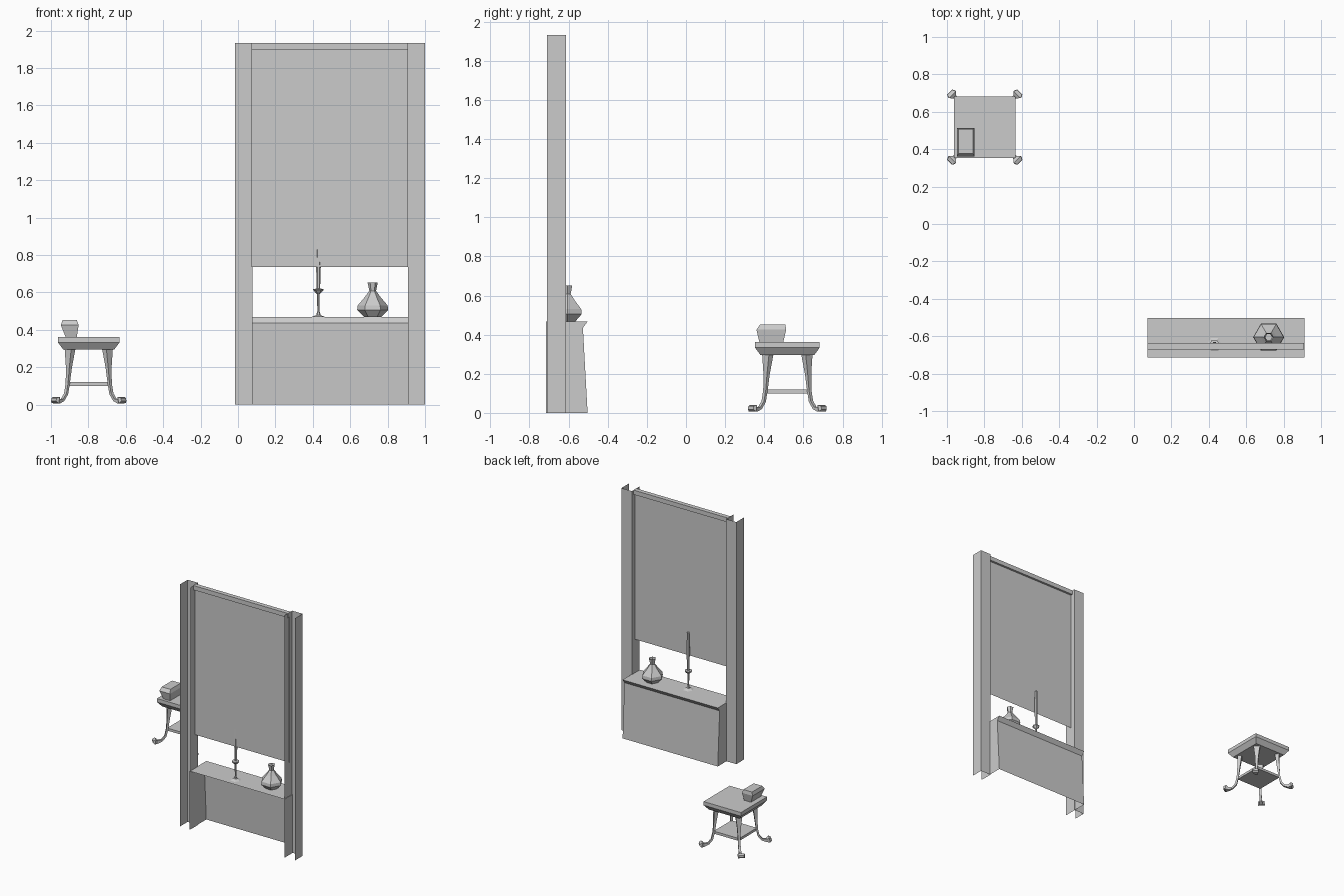
import bpy, bmesh, math
from mathutils import Vector

if "Cube" in bpy.data.objects:
    bpy.data.objects.remove(bpy.data.objects["Cube"])

grey = bpy.data.materials.new("plain grey")
grey.diffuse_color = (0.6, 0.6, 0.6, 1)
grey.use_nodes = True
grey.node_tree.nodes["Principled BSDF"].inputs["Base Color"].default_value = grey.diffuse_color


def make(name, verts, faces):
    mesh = bpy.data.meshes.new(name)
    mesh.from_pydata([tuple(v) for v in verts], [], faces)
    mesh.materials.append(grey)
    ob = bpy.data.objects.new(name, mesh)
    bpy.context.collection.objects.link(ob)
    bm = bmesh.new()
    bm.from_mesh(mesh)
    bmesh.ops.recalc_face_normals(bm, faces=bm.faces)
    bm.to_mesh(mesh)
    bm.free()
    return ob


def loft(name, rings, cap_start=True, cap_end=True):
    """Skin a list of equal-sized closed rings."""
    n = len(rings[0])
    verts = [v for r in rings for v in r]
    faces = [(i * n + j, i * n + (j + 1) % n, (i + 1) * n + (j + 1) % n, (i + 1) * n + j)
             for i in range(len(rings) - 1) for j in range(n)]
    if cap_start:
        faces.append(tuple(range(n)))
    if cap_end:
        faces.append(tuple(range(len(verts) - n, len(verts))))
    return make(name, verts, faces)


def rect(x0, x1, y0, y1, z):
    return [(x0, y0, z), (x1, y0, z), (x1, y1, z), (x0, y1, z)]


def square(h, z):
    return rect(TX - h, TX + h, TY - h, TY + h, z)


def turned(name, x, y, profile, sides, **caps):
    rings = [[(x + r * math.cos(2 * math.pi * k / sides),
               y + r * math.sin(2 * math.pi * k / sides), z) for k in range(sides)]
             for r, z in profile]
    return loft(name, rings, **caps)


# Window posts: channels open towards the front
H = 1.932
for side, x0, x1 in (("left", -0.015, 0.077), ("right", 0.908, 1.0)):
    path = [(x0, -0.71), (x0, -0.613), (x1, -0.613), (x1, -0.71)]
    verts = [(x, y, z) for z in (0, H) for x, y in path]
    make(side + "_post", verts, [(i, i + 1, i + 5, i + 4) for i in range(3)])

# Roller blind and its head rail
loft("head_rail", [rect(0.073, 0.91, -0.67, -0.635, z) for z in (1.897, H)])
make("blind", [(0.073, -0.652, 0.735), (0.91, -0.652, 0.735),
               (0.91, -0.652, 1.9), (0.073, -0.652, 1.9)], [(0, 1, 2, 3)])

# Window seat: ledge, lip, sloping back panel and sides, open at the front
xl, xr, yf = 0.072, 0.912, -0.715
profile = [(yf, 0.467), (-0.503, 0.467), (-0.527, 0.435), (-0.503, 0)]
verts = [(x, y, z) for x in (xl, xr) for y, z in profile]
verts += [(xl, yf, 0), (xr, yf, 0)]
make("window_seat", verts, [(0, 1, 5, 4), (1, 2, 6, 5), (2, 3, 7, 6),
                            (0, 1, 2, 3, 8), (4, 5, 6, 7, 9)])

# Candlestick and candle
turned("candlestick", 0.43, -0.645,
       [(0.04, 0.467), (0.012, 0.478), (0.006, 0.50), (0.007, 0.59), (0.028, 0.612),
        (0.028, 0.618), (0.01, 0.62)], 6)
turned("candle", 0.43, -0.642, [(0.009, 0.62), (0.013, 0.75), (0.011, 0.92)], 6)

# Faceted vase
turned("vase", 0.72, -0.605,
       [(0.045, 0.467), (0.083, 0.505), (0.080, 0.53), (0.042, 0.575), (0.018, 0.608), (0.027, 0.652)],
       6, cap_end=False)

# Table top with tapered apron, and lower shelf
TX, TY = -0.798, 0.518
loft("table_top", [square(0.137, 0.295), square(0.165, 0.333), square(0.165, 0.362)])
loft("table_shelf", [square(0.112, 0.1), square(0.112, 0.12)])

# Curved diagonal legs: offset per axis, height, half width, half depth
leg = [(0.100, 0.300, 0.025, 0.016), (0.106, 0.200, 0.013, 0.010),
       (0.112, 0.115, 0.009, 0.007), (0.121, 0.058, 0.009, 0.007),
       (0.140, 0.025, 0.009, 0.007), (0.162, 0.018, 0.012, 0.012),
       (0.176, 0.024, 0.026, 0.017), (0.187, 0.026, 0.019, 0.008)]
for sx, ex in ((-1, "left"), (1, "right")):
    for sy, ey in ((-1, "front"), (1, "back")):
        out = Vector((sx, sy, 0)).normalized()
        tan = Vector((-sy, sx, 0)).normalized()
        up = Vector((0, 0, 1))
        rings = []
        for i, (o, z, w, d) in enumerate(leg):
            a, b = leg[max(i - 1, 0)], leg[min(i + 1, len(leg) - 1)]
            run, rise = (b[0] - a[0]) * math.sqrt(2), b[1] - a[1]
            nrm = (up * run - out * rise).normalized()
            c = Vector((TX + sx * o, TY + sy * o, z))
            ring = [c + tan * p * w + nrm * q * d
                    for p, q in ((-1, -1), (1, -1), (1, 1), (-1, 1))]
            for v in ring:
                v.z = max(v.z, 0)
            rings.append(ring)
        loft(f"table_leg_{ey}_{ex}", rings)

# Small box on the table
loft("box", [rect(-0.922, -0.862, 0.375, 0.497, 0.362),
             rect(-0.947, -0.852, 0.36, 0.512, 0.425),
             rect(-0.938, -0.862, 0.378, 0.508, 0.452)])
